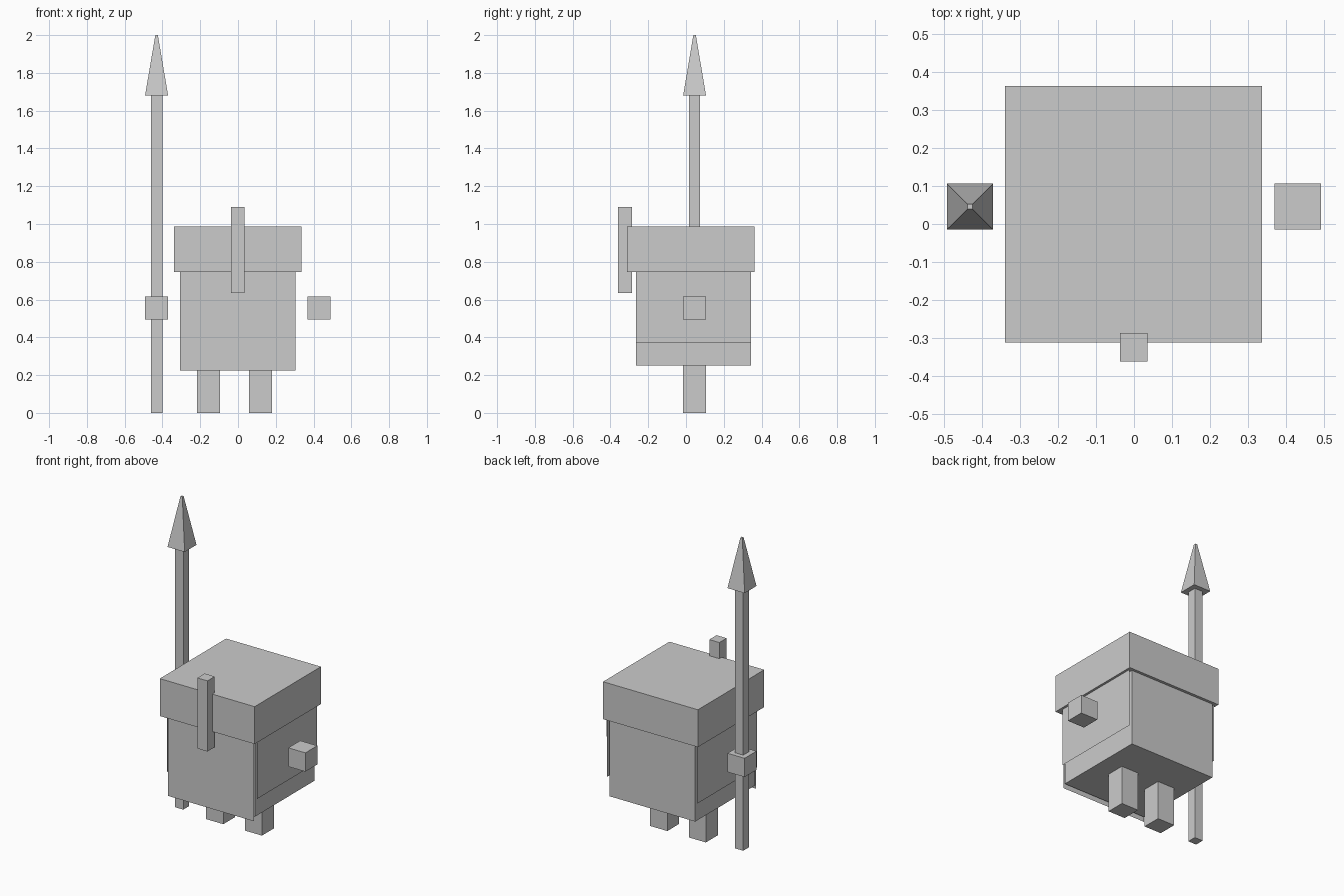
import bpy, bmesh

if "Cube" in bpy.data.objects:
    bpy.data.objects.remove(bpy.data.objects["Cube"])


def make_object(name, bm):
    bmesh.ops.recalc_face_normals(bm, faces=bm.faces)
    mesh = bpy.data.meshes.new(name)
    bm.to_mesh(mesh)
    bm.free()
    obj = bpy.data.objects.new(name, mesh)
    bpy.context.collection.objects.link(obj)
    return obj


def box(name, lo, hi, top_scale=1.0):
    """Box between two corners; top_scale tapers the upper end."""
    bm = bmesh.new()
    bmesh.ops.create_cube(bm, size=1)
    for v in bm.verts:
        s = top_scale if v.co.z > 0 else 1.0
        f = (v.co.x * s, v.co.y * s, v.co.z)
        v.co = [(a + b) / 2 + t * (b - a) for a, b, t in zip(lo, hi, f)]
    return make_object(name, bm)


def sheet(name, corners):
    """Single paper-thin face."""
    bm = bmesh.new()
    bm.faces.new([bm.verts.new(c) for c in corners])
    return make_object(name, bm)


# Body, brimmed cap and the bar on its front
box("body", (-0.307, -0.265, 0.25), (0.305, 0.345, 0.86))
box("cap", (-0.339, -0.312, 0.745), (0.337, 0.363, 0.986))
box("front_bar", (-0.037, -0.361, 0.635), (0.035, -0.287, 1.09))

# Thin front apron hanging just below the body
sheet("front_apron", [(-0.307, -0.275, 0.225), (0.305, -0.275, 0.225),
                      (0.305, -0.275, 0.80), (-0.307, -0.275, 0.80)])

# Thin side flaps under the cap
for side, x in (("left", -0.322), ("right", 0.322)):
    sheet(side + "_flap", [(x, -0.265, 0.37), (x, 0.345, 0.37),
                           (x, 0.345, 0.80), (x, -0.265, 0.80)])

# Floating hands and legs
for side, hx, lx in (("left", -0.431, -0.155), ("right", 0.43, 0.12)):
    box(side + "_hand", (hx - 0.061, -0.015, 0.495), (hx + 0.061, 0.106, 0.616))
    box(side + "_leg", (lx - 0.061, -0.015, 0), (lx + 0.061, 0.106, 0.25))

# Spear: shaft and tapered head
box("spear_shaft", (-0.46, 0.016, 0), (-0.401, 0.075, 1.68))
box("spear_head", (-0.492, -0.015, 1.68), (-0.37, 0.106, 2.0), top_scale=0.11)
